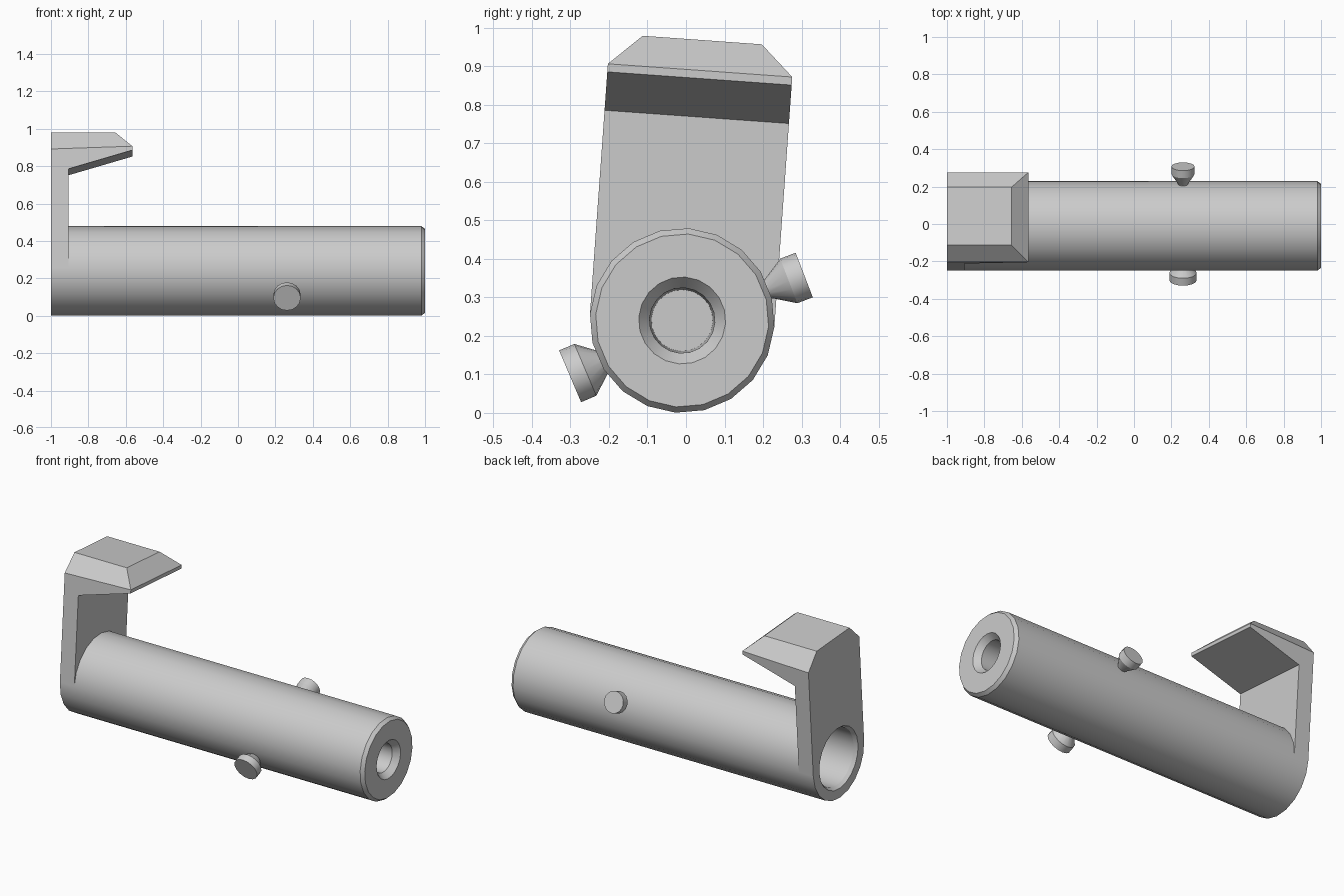
import bpy, bmesh, math
from mathutils import Matrix

if "Cube" in bpy.data.objects:
    bpy.data.objects.remove(bpy.data.objects["Cube"])

CENTRE = (0, -0.01, 0.24)
RAD = 0.24
TILT = Matrix.Translation(CENTRE) @ Matrix.Rotation(math.radians(-4.1), 4, 'X')


def finish(name, bm, matrix):
    bmesh.ops.remove_doubles(bm, verts=bm.verts, dist=1e-5)
    bmesh.ops.recalc_face_normals(bm, faces=bm.faces)
    bm.transform(matrix)
    me = bpy.data.meshes.new(name)
    bm.to_mesh(me)
    bm.free()
    me.shade_smooth()
    me.set_sharp_from_angle(angle=math.radians(29))
    ob = bpy.data.objects.new(name, me)
    bpy.context.collection.objects.link(ob)
    return ob


def lathe(name, profile, sides, matrix):
    """Turn an (x, radius) profile around the x axis."""
    bm = bmesh.new()
    verts = [bm.verts.new((x, r, 0)) for x, r in profile]
    edges = [bm.edges.new(p) for p in zip(verts, verts[1:])]
    bmesh.ops.spin(bm, geom=verts + edges, axis=(1, 0, 0), cent=(0, 0, 0),
                   angle=math.tau, steps=sides)
    return finish(name, bm, matrix)


# Round body with a chamfered nose, a small nose hole and a wide rear bore
lathe("body", [(-0.5, 0), (-0.5, 0.17), (-0.98, 0.17), (-1, 0.183),
               (-1, RAD), (0.98, RAD), (1, 0.225), (1, 0.113),
               (0.965, 0.085), (0.7, 0.08), (0.7, 0)], 20, TILT)

# Upright arm with a bevelled, overhanging hook; its foot wraps the body
bm = bmesh.new()
side_profile = [(-1, 0), (-0.905, 0), (-0.905, 0.53), (-0.565, 0.63),
                (-0.565, 0.651), (-1, 0.636)]
top_profile = [(-0.655, 0.73), (-1, 0.73)]
halves = []
for s in (-1, 1):
    halves.append([bm.verts.new((x, s * RAD, z)) for x, z in side_profile] +
                  [bm.verts.new((x, s * 0.155, z)) for x, z in top_profile])
L, R = halves
for h in halves:
    bm.faces.new(h[:6])                          # side
    bm.faces.new([h[5], h[4], h[6], h[7]])       # side bevel
for i, j in ((2, 3), (3, 4), (4, 6), (6, 7)):    # underside, tip, slope, top
    bm.faces.new([L[i], L[j], R[j], R[i]])


def arch(x):
    return [bm.verts.new((x, RAD * math.cos(a), RAD * math.sin(a)))
            for a in (math.pi * k / 10 for k in range(1, 10))]


bm.faces.new([R[0]] + arch(-1) + [L[0], L[5], L[7], R[7], R[5]])
bm.faces.new([R[1]] + arch(-0.905) + [L[1], L[2], R[2]])
finish("hook_arm", bm, TILT)

# Two flared pins sticking out of the sides of the body
for name, y, z, angle, r in (("back_pin", 0.307, 0.358, 21, 0.062),
                             ("front_pin", -0.301, 0.095, 203, 0.073)):
    m = (Matrix.Translation((0.262, y, z))
         @ Matrix.Rotation(math.radians(angle), 4, 'X')
         @ Matrix.Rotation(math.radians(90), 4, 'Z'))
    lathe(name, [(0, 0), (0, r), (-0.043, r), (-0.1, 0.026),
                 (-0.14, 0.026), (-0.14, 0)], 16, m)
